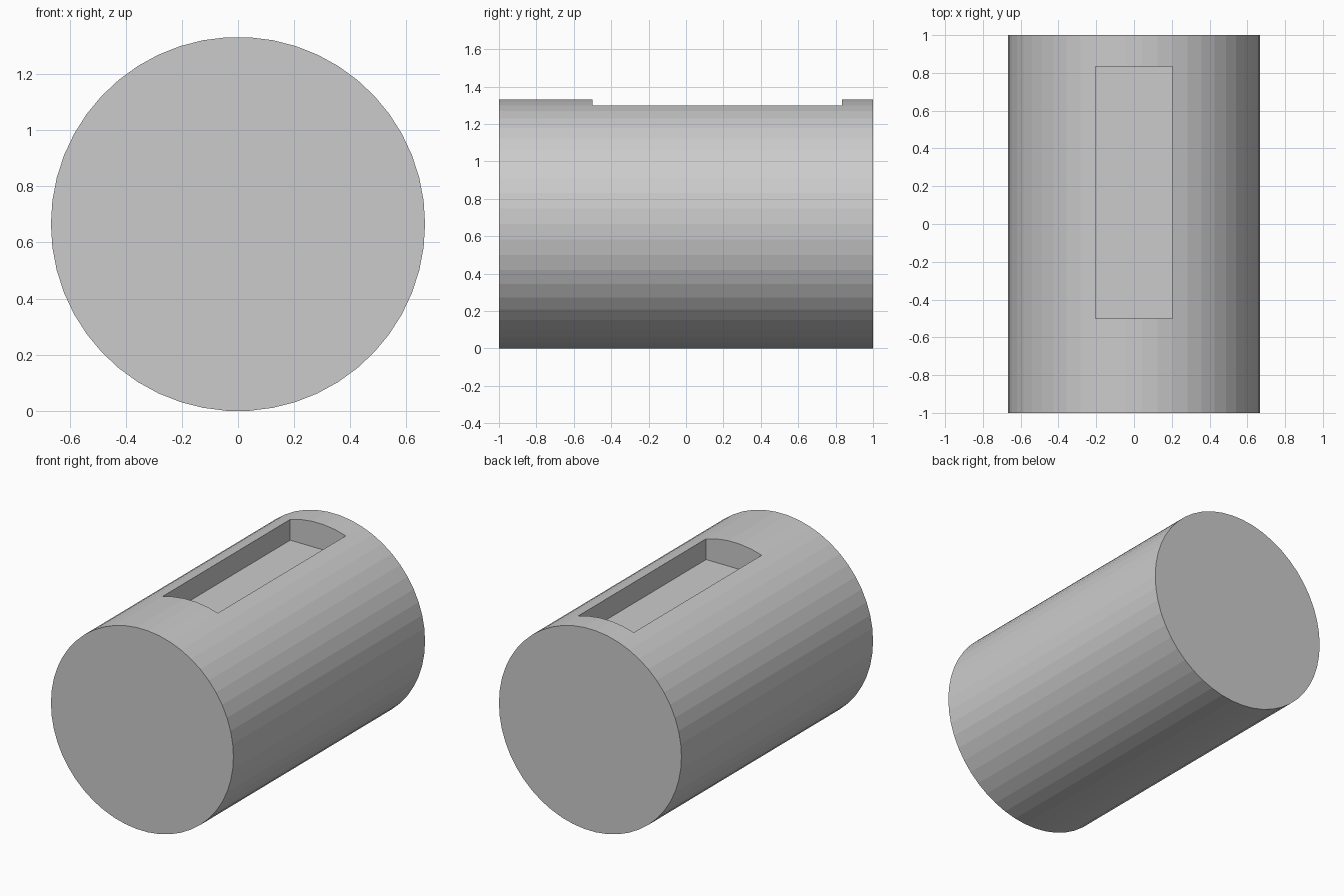
import bpy, bmesh
from math import sin, cos, pi

if "Cube" in bpy.data.objects:
    bpy.data.objects.remove(bpy.data.objects["Cube"])

R, SIDES = 0.6667, 50
CENTRE_Z = R * cos(pi / SIDES)   # flat facet rests on the ground


def add_object(name, bm):
    bmesh.ops.recalc_face_normals(bm, faces=bm.faces)
    mesh = bpy.data.meshes.new(name)
    bm.to_mesh(mesh)
    bm.free()
    obj = bpy.data.objects.new(name, mesh)
    bpy.context.collection.objects.link(obj)
    return obj


def extrude_y(name, profile, y0, y1):
    """Closed prism from an (x, z) profile swept from y0 to y1."""
    bm = bmesh.new()
    face = bm.faces.new([bm.verts.new((x, y0, z)) for x, z in profile])
    new = bmesh.ops.extrude_face_region(bm, geom=[face])["geom"]
    verts = [v for v in new if isinstance(v, bmesh.types.BMVert)]
    bmesh.ops.translate(bm, verts=verts, vec=(0, y1 - y0, 0))
    return add_object(name, bm)


# Cylinder lying along y
circle = [(R * cos(2 * pi * i / SIDES), CENTRE_Z + R * sin(2 * pi * i / SIDES))
          for i in range(SIDES)]
body = extrude_y("cylinder_body", circle, -1, 1)

# Flat-bottomed rectangular pocket in the top
pocket = extrude_y("pocket_cutter",
                   [(-0.203, 1.163), (0.203, 1.163), (0.203, 1.6), (-0.203, 1.6)],
                   -0.5, 0.835)
pocket.hide_render = True

cut = body.modifiers.new("pocket", 'BOOLEAN')
cut.operation = 'DIFFERENCE'
cut.solver = 'EXACT'
cut.object = pocket
bpy.context.view_layer.objects.active = body
bpy.ops.object.modifier_apply(modifier=cut.name)
bpy.data.objects.remove(pocket)
